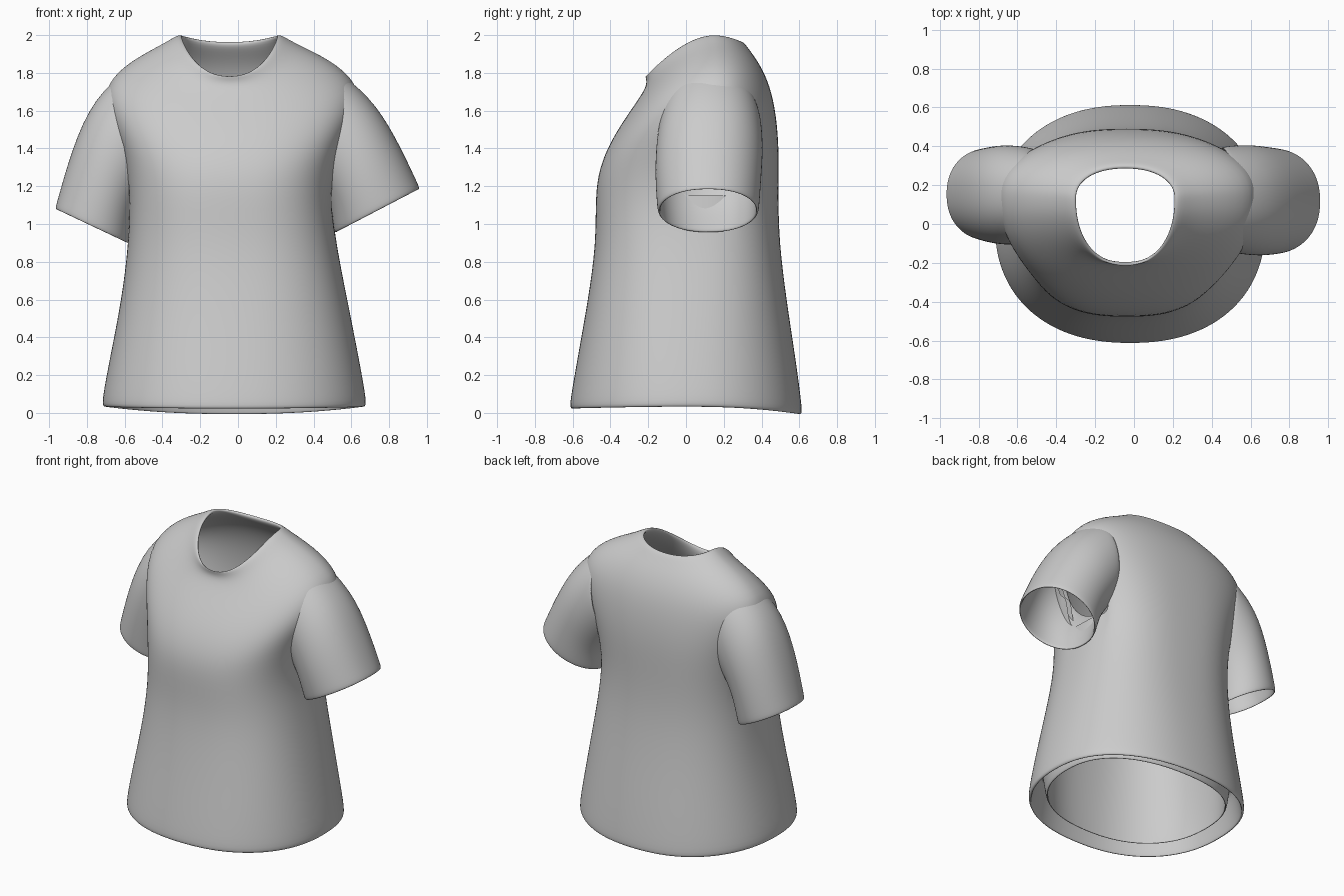
import bpy, bmesh
from math import sin, cos, pi, copysign
from mathutils import Vector

if "Cube" in bpy.data.objects:
    bpy.data.objects.remove(bpy.data.objects["Cube"])

SEG = 40


def make_object(name, rings, closed, drop=None):
    """Skin a list of point rings; optionally drop faces by centre."""
    bm = bmesh.new()
    loops = [[bm.verts.new(p) for p in r] for r in rings]
    pairs = list(zip(loops, loops[1:]))
    if closed:
        pairs.append((loops[-1], loops[0]))
    for a, b in pairs:
        for i in range(len(a)):
            j = (i + 1) % len(a)
            bm.faces.new((a[i], a[j], b[j], b[i]))
    if drop:
        gone = [f for f in bm.faces if drop(f.calc_center_median())]
        bmesh.ops.delete(bm, geom=gone, context='FACES')
    bmesh.ops.recalc_face_normals(bm, faces=bm.faces)
    for f in bm.faces:
        f.smooth = True
    me = bpy.data.meshes.new(name)
    bm.to_mesh(me)
    bm.free()
    ob = bpy.data.objects.new(name, me)
    bpy.context.collection.objects.link(ob)
    sub = ob.modifiers.new("smooth", 'SUBSURF')
    sub.levels = sub.render_levels = 2
    return ob


def power(v, p):
    return copysign(abs(v) ** (2 / p), v)


def body_ring(xl, xr, zs, sy, fy, fz, by, bz, p=2.2, inset=0, drop=0):
    """Ring through left/right side, front and back points."""
    pts = []
    for i in range(SEG):
        a = 2 * pi * i / SEG
        c, s = cos(a), sin(a)
        x = (xl + xr) / 2 + ((xr - xl) / 2 - inset) * power(c, p)
        depth = (by - sy if s > 0 else sy - fy) - inset
        rise = (bz - zs) * s * s if s > 0 else (fz - zs) * abs(s) ** 1.5
        pts.append((x, sy + depth * power(s, p), zs + rise - drop))
    return pts


# Body: left x, right x, side z, side y, front y, front z, back y, back z, squareness
BODY = [
    (-.715, .675, .035, 0, -.613, .025, .613, -.005, 2.25),
    (-.724, .684, .06, 0, -.618, .05, .618, .02, 2.25),
    (-.678, .64, .3, 0, -.574, .3, .58, .3, 2.3),
    (-.618, .58, .6, .02, -.52, .6, .533, .6, 2.4),
    (-.58, .52, .9, .04, -.477, .9, .495, .9, 2.5),
    (-.575, .49, 1.15, .06, -.482, 1.15, .489, 1.15, 2.6),
    (-.615, .545, 1.4, .11, -.46, 1.3, .494, 1.38, 2.55),
    (-.695, .635, 1.59, .14, -.395, 1.45, .48, 1.57, 2.3),
    (-.71, .645, 1.745, .15, -.295, 1.6, .447, 1.73, 2.2),
    (-.555, .485, 1.875, .15, -.225, 1.7, .39, 1.85, 2.2),
    (-.39, .30, 1.957, .14, -.205, 1.75, .33, 1.93, 2.2),
    (-.31, .22, 2.01, .13, -.222, 1.79, .30, 1.972, 2.2),
]
# Lining: how far each level sits inside and below the outer cloth
LINING = [(.12, -.03), (.118, -.045), (.075, 0), (.045, 0), (.03, 0), (.03, 0),
          (.03, .01), (.03, .02), (.025, .03), (.015, .03), (.01, .035), (.025, .02)]
outer = [body_ring(*r) for r in BODY]
inner = [body_ring(*r, inset=i, drop=d) for r, (i, d) in zip(BODY, LINING)]
# Hem: the lining hangs free inside the outer cloth
lining_rim = [body_ring(*BODY[0], inset=.10, drop=-.03),
              body_ring(*BODY[2], inset=.05, drop=.05)]
hem_inside = [body_ring(*BODY[2], inset=.018, drop=.05),
              body_ring(*BODY[0], inset=.018, drop=-.01),
              body_ring(*BODY[0], inset=.012, drop=.004)]


def arm_hole(c):
    return abs(c.x + .04) > .38 and ((c.y - .13) / .2) ** 2 + ((c.z - 1.4) / .2) ** 2 < 1


make_object("shirt_body", outer + inner[::-1] + lining_rim + hem_inside, True, arm_hole)


# Sleeves: each ring is top x, top z, bottom x, bottom z, front y, back y
def sleeve(name, data):
    rings = []
    for tx, tz, bx, bz, fy, by in data:
        top, bot = Vector((tx, 0, tz)), Vector((bx, 0, bz))
        mid, half = (top + bot) / 2, (top - bot) / 2
        ring = []
        for i in range(32):
            a = 2 * pi * i / 32
            p = mid + half * cos(a)
            p.y = (fy + by) / 2 + (by - fy) / 2 * power(sin(a), 2.2)
            ring.append(p)
        rings.append(ring)

    def shrink(ring, k):
        m = sum(ring, Vector()) / len(ring)
        return [m + (p - m) * k for p in ring]

    lining = [shrink(r, .94) for r in rings]
    make_object(name, rings + lining[::-1], True)


sleeve("right_sleeve", [
    (.50, 1.83, .40, 1.22, -.14, .40),
    (.70, 1.68, .46, 1.13, -.16, .41),
    (.835, 1.465, .49, 1.06, -.165, .40),
    (.945, 1.23, .505, .98, -.155, .39),
    (.965, 1.187, .512, .952, -.15, .385),
])
sleeve("left_sleeve", [
    (-.57, 1.835, -.45, 1.22, -.10, .39),
    (-.765, 1.67, -.53, 1.12, -.11, .41),
    (-.88, 1.4, -.56, 1.01, -.10, .40),
    (-.955, 1.13, -.57, .93, -.085, .39),
    (-.97, 1.08, -.577, .895, -.08, .385),
])
